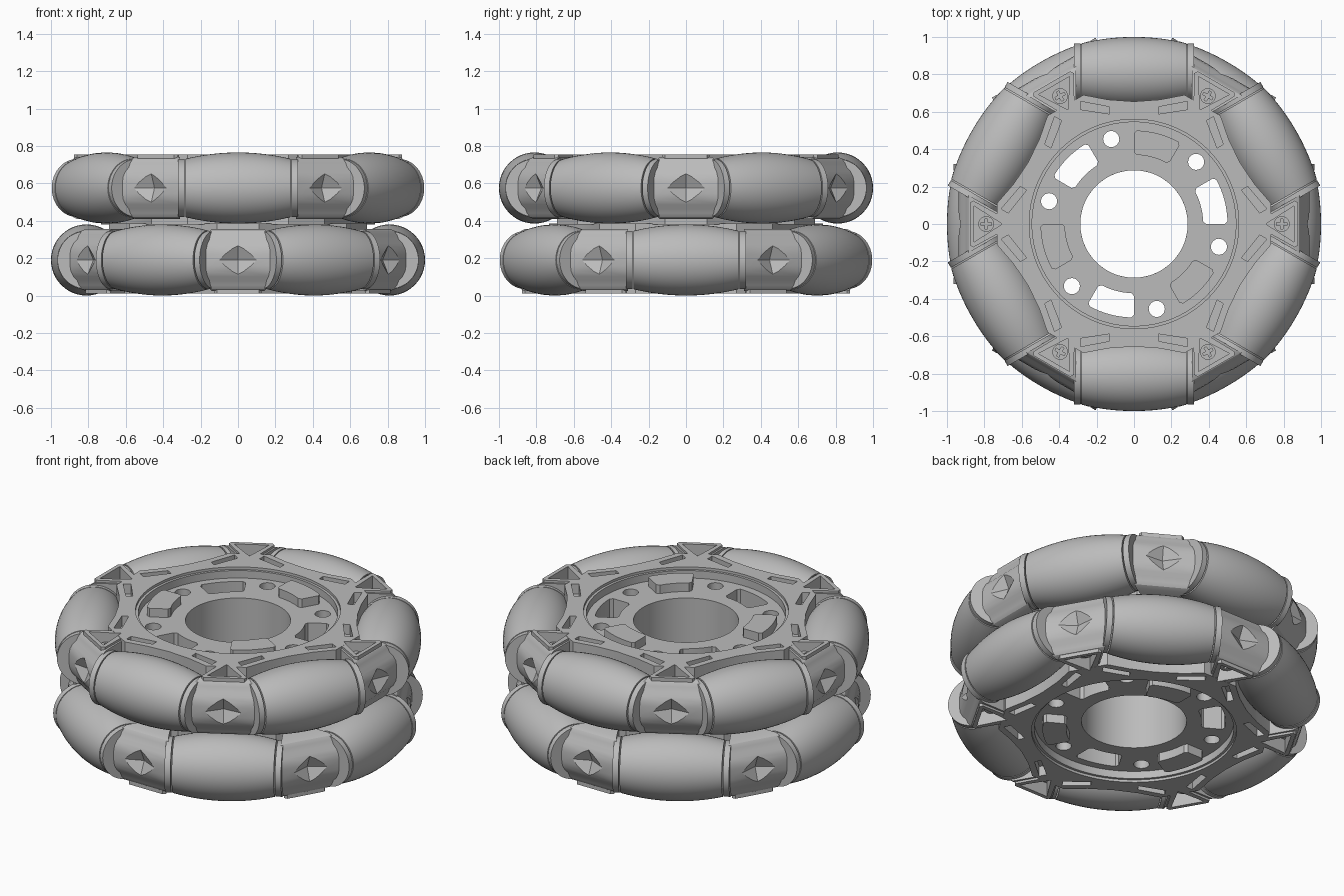
import bpy, bmesh, math
from mathutils import Matrix, Vector

old = bpy.data.objects.get("Cube")
if old:
    bpy.data.objects.remove(old)

MID, AXLE_Z, TOP = 0.3825, 0.575, 0.755   # split plane, roller axis, hub top
AXLE_R, ROLLER_R, HALF_LEN = 0.81, 0.19, 0.28
FLOOR = 0.695                             # floor of the hub recess

grey = bpy.data.materials.new("plain grey")
grey.use_nodes = True
grey.diffuse_color = (0.5, 0.5, 0.5, 1)
grey.node_tree.nodes["Principled BSDF"].inputs["Base Color"].default_value = (0.5, 0.5, 0.5, 1)


def rot(deg):
    return Matrix.Rotation(math.radians(deg), 4, "Z")


def mesh_from(bm, name):
    bmesh.ops.recalc_face_normals(bm, faces=bm.faces)
    me = bpy.data.meshes.new(name)
    bm.to_mesh(me)
    bm.free()
    me.materials.append(grey)
    return me


def place(name, me, matrix=Matrix()):
    ob = bpy.data.objects.new(name, me)
    ob.matrix_world = matrix
    bpy.context.collection.objects.link(ob)
    return ob


def prism(bm, pts, z0, z1, matrix=Matrix()):
    """Extrude a flat outline between two heights."""
    vs = [bm.verts.new(matrix @ Vector((x, y, z0))) for x, y in pts]
    face = bm.faces.new(vs)
    up = bmesh.ops.extrude_face_region(bm, geom=[face])["geom"]
    bmesh.ops.translate(bm, verts=[v for v in up if isinstance(v, bmesh.types.BMVert)],
                        vec=matrix.to_3x3() @ Vector((0, 0, z1 - z0)))


def circle(r, n=32, cx=0, cy=0):
    return [(cx + r * math.cos(math.tau * i / n), cy + r * math.sin(math.tau * i / n))
            for i in range(n)]


def arc_block(r0, r1, half_deg, c=0.015):
    """Outline of a ring segment around +x with clipped corners."""
    n, pts = 8, []
    for r, s in ((r0, 1), (r1, -1)):
        inner = r + c * s
        h = math.radians(half_deg)
        k = h - c / r
        pts_r = [(inner, -h)] + [(r, -k + 2 * k * i / n) for i in range(n + 1)] + [(inner, h)]
        pts += pts_r if s > 0 else pts_r[::-1]
    return [(r * math.cos(a), r * math.sin(a)) for r, a in pts]


def cut(me, cutter_bm):
    """Subtract the cutter and return the finished mesh."""
    ob = place("work", me)
    tool = place("cutter", mesh_from(cutter_bm, "cutter"))
    tool.hide_render = True
    mod = ob.modifiers.new("cut", "BOOLEAN")
    mod.operation, mod.solver, mod.object = "DIFFERENCE", "EXACT", tool
    bpy.context.view_layer.update()
    result = bpy.data.meshes.new_from_object(
        ob.evaluated_get(bpy.context.evaluated_depsgraph_get()))
    bpy.data.objects.remove(ob)
    bpy.data.objects.remove(tool)
    result.materials.clear()
    result.materials.append(grey)
    for p in result.polygons:
        p.material_index = 0
    return result


TRIANGLE = [(0.705, 0), (0.855, -0.096), (0.855, 0.096)]
POCKET_Z = TOP - 0.085

# Hub: six-sided plate with a shallow cradle beside each roller
edge = [(-0.27, 0.69), (-0.14, 0.665), (0, 0.655), (0.14, 0.665), (0.27, 0.69)]
outline = []
for k in range(6):
    outline += [(rot(-60 * k) @ Vector((x, y, 0))).xy for x, y in edge]
bm = bmesh.new()
prism(bm, outline, MID - 0.002, TOP)
hub = mesh_from(bm, "hub")

# Stepped round recess in the hub face
for radius, floor in ((0.56, TOP - 0.015), (0.545, FLOOR)):
    bm = bmesh.new()
    prism(bm, circle(radius, 96), floor, 1)
    hub = cut(hub, bm)

# Bore, bolt holes, windows, side slots and screw pockets
bm = bmesh.new()
prism(bm, circle(0.287, 80), 0.2, 0.9)
for k in range(6):
    prism(bm, circle(0.043, 24, 0.47), 0.2, 0.9, rot(45 + 60 * k))
    prism(bm, TRIANGLE, POCKET_Z, 0.9, rot(60 * k))
    for s in (-1, 1):
        slot = [(s * 0.13, 0.588), (s * 0.285, 0.612), (s * 0.285, 0.655), (s * 0.13, 0.626)]
        prism(bm, slot, TOP - 0.06, 0.9, rot(60 * k))
    if k % 2 == 0:
        prism(bm, arc_block(0.37, 0.5, 15), 0.2, 0.9, rot(15 + 60 * k))
hub = cut(hub, bm)

# Raised locating block
bm = bmesh.new()
prism(bm, arc_block(0.37, 0.5, 15), FLOOR - 0.01, FLOOR + 0.052)
block = mesh_from(bm, "raised_block")

# Bracket: rounded wedge with a stepped outer face, between two roller ends
half = [(0.64, 0.166), (0.86, 0.166), (0.882, 0.155), (0.896, 0.135), (0.904, 0.11),
        (0.922, 0.088), (0.934, 0.06), (0.938, 0.03)]
section = half + [(r, -z) for r, z in reversed(half)]
bm = bmesh.new()
sides = []
for s in (-1, 1):
    sides.append([bm.verts.new((r, s * (0.128 + (r - 0.84) * 0.577), AXLE_Z + z))
                  for r, z in section])
    bm.faces.new(sides[-1])
for i in range(len(section)):
    j = (i + 1) % len(section)
    bm.faces.new((sides[0][i], sides[0][j], sides[1][j], sides[1][i]))
bracket = mesh_from(bm, "bracket")
# Screw pocket and wide diamond dimple
bm = bmesh.new()
prism(bm, TRIANGLE, POCKET_Z, 0.9)
bmesh.ops.create_cone(bm, cap_ends=True, segments=4, radius1=0, radius2=0.12, depth=0.054,
                      matrix=Matrix.Translation((0.92, 0, AXLE_Z)) @ Matrix.Rotation(math.pi / 2, 4, "Y"))
bracket = cut(bracket, bm)

# Raised rim around the triangular screw pocket
bm = bmesh.new()
prism(bm, [(0.67, -0.02), (0.86, -0.125), (0.878, -0.112), (0.878, 0.112), (0.86, 0.125), (0.67, 0.02)],
      POCKET_Z - 0.02, TOP - 0.001)
rim = mesh_from(bm, "pocket_rim")
bm = bmesh.new()
prism(bm, TRIANGLE, POCKET_Z, 0.9)
rim = cut(rim, bm)

# Screw with a cross slot
bm = bmesh.new()
prism(bm, circle(0.042, 24, 0.79), POCKET_Z - 0.01, POCKET_Z + 0.03)
screw = mesh_from(bm, "screw")
bm = bmesh.new()
a, b = 0.007, 0.028
cross = [(a, a), (a, b), (-a, b), (-a, a), (-b, a), (-b, -a),
         (-a, -a), (-a, -b), (a, -b), (a, -a), (b, -a), (b, a)]
prism(bm, [(0.79 + x, y) for x, y in cross], POCKET_Z + 0.012, 0.9)
screw = cut(screw, bm)

# Roller: barrel turned around its axle
bm = bmesh.new()
profile = [(-HALF_LEN, 0)]
for i in range(17):
    x = HALF_LEN * (i / 8 - 1)
    profile.append((x, ROLLER_R - 0.85 * (1 - math.sqrt(1 - x * x))))
profile.append((HALF_LEN, 0))
vs = [bm.verts.new((x, 0, r)) for x, r in profile]
es = [bm.edges.new(pair) for pair in zip(vs, vs[1:])]
bmesh.ops.spin(bm, geom=vs + es, cent=(0, 0, 0), axis=(1, 0, 0), angle=math.tau, steps=48)
bmesh.ops.remove_doubles(bm, verts=bm.verts, dist=0.0001)
roller = mesh_from(bm, "roller")

# Round end plates that carry each roller
bm = bmesh.new()
for z in (-0.32, HALF_LEN + 0.007):
    prism(bm, circle(0.155, 48), z, z + 0.033, Matrix.Rotation(math.pi / 2, 4, "Y"))
end_plates = mesh_from(bm, "end_plates")

# Assemble the upper half, then the same half turned over
axis = rot(15) @ Vector((1, 0, 0))
turn = (Matrix.Translation((0, 0, MID)) @ Matrix.Rotation(math.pi, 4, axis)
        @ Matrix.Translation((0, 0, -MID)))
parts = []
for side, base in (("upper", Matrix()), ("lower", turn)):
    parts.append(place(side + "_hub", hub, base))
    for k in range(6):
        at = base @ rot(60 * k)
        tag = f"_{k + 1}"
        for name, me in (("bracket", bracket), ("pocket_rim", rim), ("screw", screw)):
            parts.append(place(f"{side}_{name}{tag}", me, at))
        axle = at @ rot(30) @ Matrix.Translation((AXLE_R, 0, AXLE_Z)) @ rot(90)
        for name, me in (("roller", roller), ("end_plates", end_plates)):
            parts.append(place(f"{side}_{name}{tag}", me, axle))
        if k % 2:
            parts.append(place(side + "_raised_block" + tag, block, at @ rot(15)))

# Smooth the curved surfaces and keep edges crisp
bpy.ops.object.select_all(action="DESELECT")
for ob in parts:
    ob.select_set(True)
bpy.context.view_layer.objects.active = parts[0]
bpy.ops.object.shade_smooth_by_angle(angle=math.radians(28))
